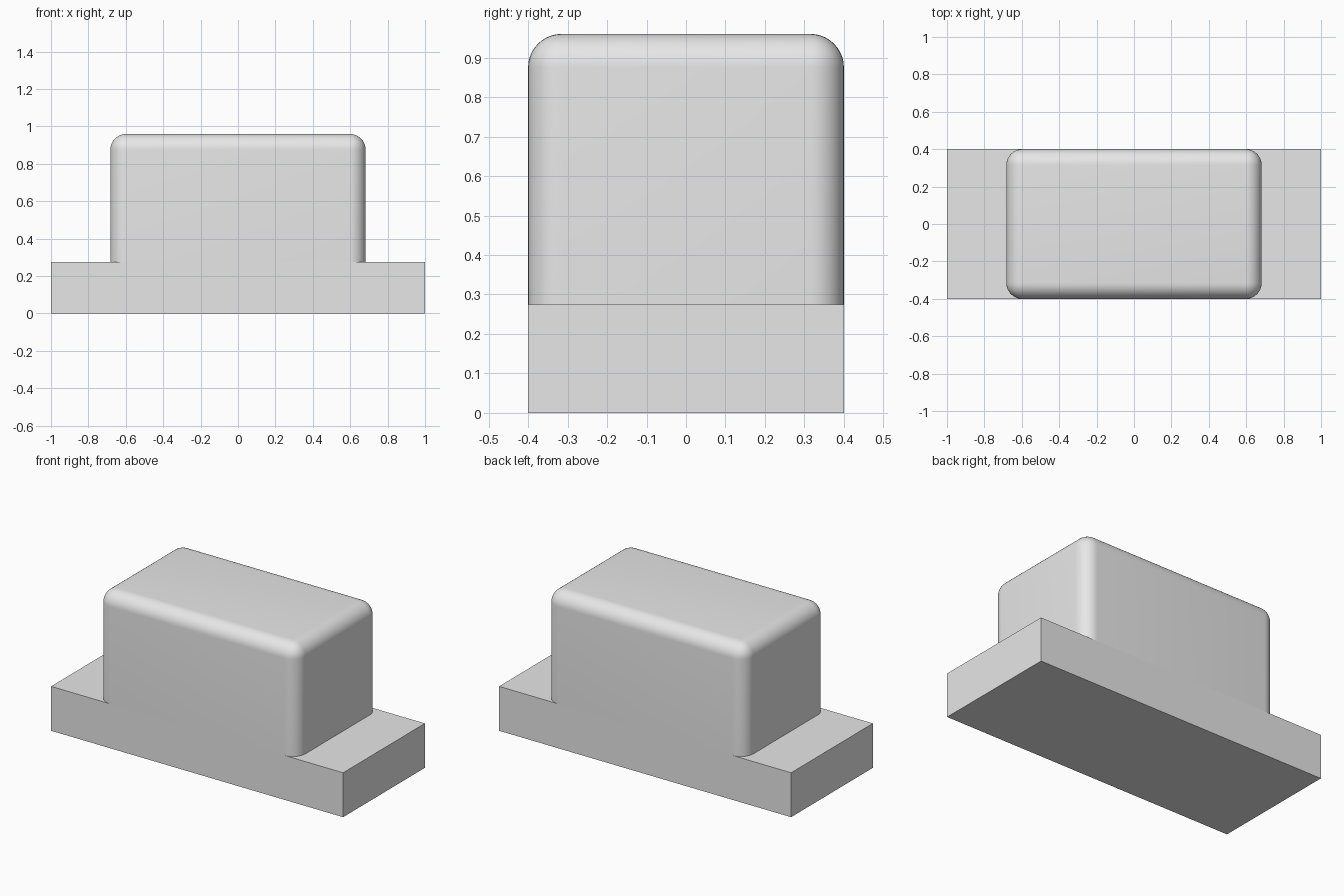
import bpy
import bmesh
import math
from mathutils import Matrix

default_cube = bpy.data.objects.get("Cube")
if default_cube:
    bpy.data.objects.remove(default_cube, do_unlink=True)

BASE_TOP = 0.275
TOP = 0.96
DEPTH = 0.8
RADIUS = 0.085

# Single plain grey material
GREY = (0.8, 0.8, 0.8, 1)
grey = bpy.data.materials.new("light grey")
grey.use_nodes = True
grey.diffuse_color = GREY
grey.node_tree.nodes["Principled BSDF"].inputs["Base Color"].default_value = GREY


def block(name, width, depth, bottom, top, radius=0):
    """Box standing on 'bottom'; a radius rounds its upright and top edges."""
    bm = bmesh.new()
    bmesh.ops.create_cube(bm, size=1)
    bmesh.ops.transform(
        bm, verts=bm.verts,
        matrix=Matrix.Translation((0, 0, (bottom + top) / 2))
        @ Matrix.Diagonal((width, depth, top - bottom, 1)))
    if radius:
        rounded = [e for e in bm.edges
                   if any(v.co.z > bottom + 0.01 for v in e.verts)]
        bmesh.ops.bevel(bm, geom=rounded, offset=radius, offset_type='OFFSET',
                        segments=10, profile=0.5, affect='EDGES', clamp_overlap=True)
    mesh = bpy.data.meshes.new(name)
    bm.to_mesh(mesh)
    bm.free()
    mesh.materials.append(grey)
    obj = bpy.data.objects.new(name, mesh)
    bpy.context.collection.objects.link(obj)
    return obj


# Flat base plate
block("base_plate", 2, DEPTH, 0, BASE_TOP)

# Rounded body, flush with the plate at front and back
body = block("rounded_body", 1.365, DEPTH, BASE_TOP, TOP, RADIUS)
bpy.ops.object.select_all(action='DESELECT')
body.select_set(True)
bpy.context.view_layer.objects.active = body
bpy.ops.object.shade_smooth_by_angle(angle=math.radians(30))
